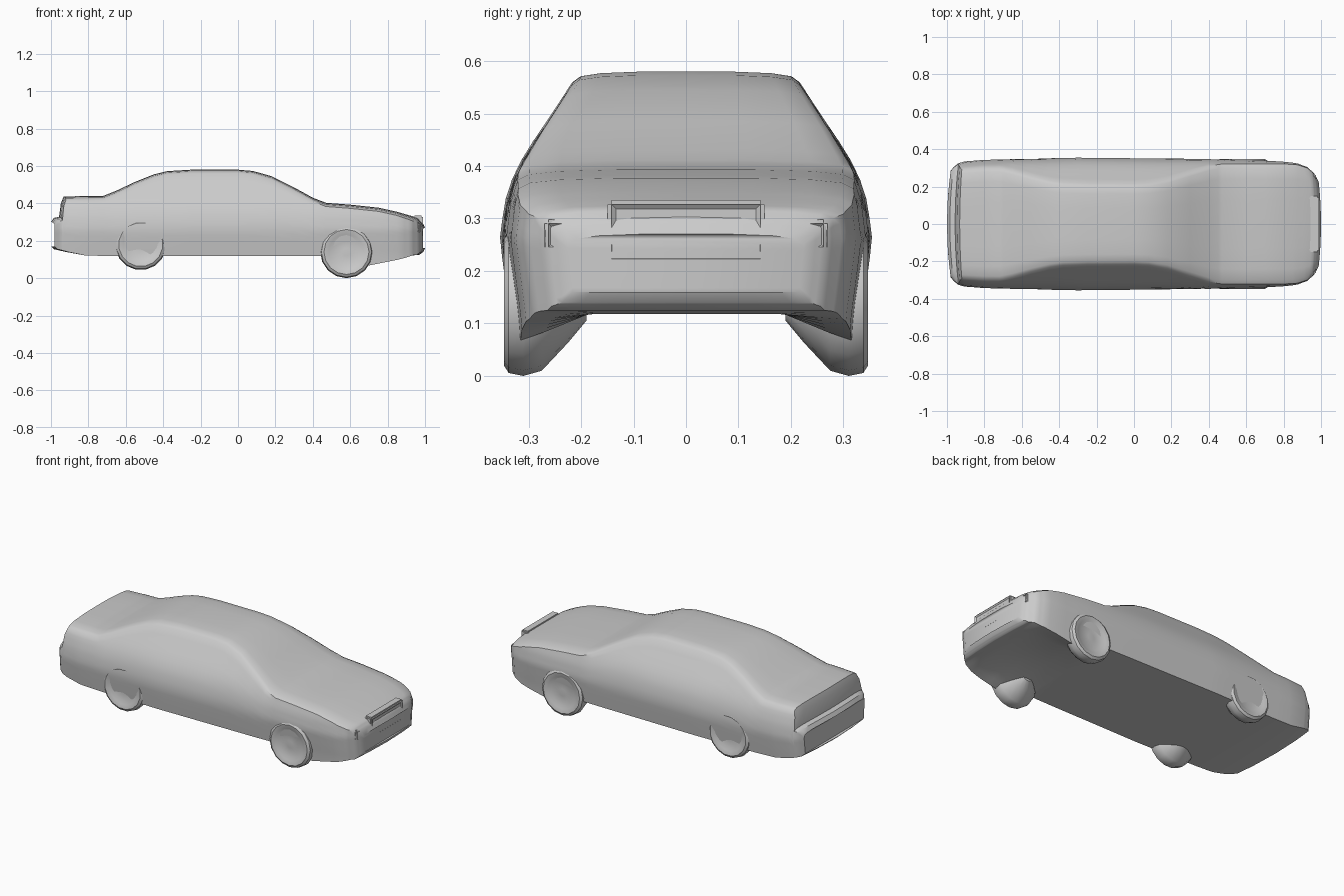
import bpy
import bmesh
import math
from mathutils import Vector

# Remove the default cube only
default_cube = bpy.data.objects.get("Cube")
if default_cube:
    bpy.data.objects.remove(default_cube, do_unlink=True)

# The single clay grey
GREY = (0.6, 0.6, 0.6, 1.0)
grey_material = bpy.data.materials.new("plain grey")
grey_material.use_nodes = True
grey_material.diffuse_color = GREY
grey_material.node_tree.nodes["Principled BSDF"].inputs["Base Color"].default_value = GREY


def interpolate(curve, position):
    """Piecewise linear lookup in a list of (position, value) pairs."""
    if position <= curve[0][0]:
        return curve[0][1]
    for (start, low), (end, high) in zip(curve, curve[1:]):
        if position <= end:
            return low + (high - low) * (position - start) / (end - start)
    return curve[-1][1]


def finish(name, mesh_data, angle):
    """Turn a bmesh into a named object with the grey material and smooth shading."""
    bmesh.ops.recalc_face_normals(mesh_data, faces=mesh_data.faces)
    mesh = bpy.data.meshes.new(name)
    mesh_data.to_mesh(mesh)
    mesh_data.free()
    mesh.materials.append(grey_material)
    part = bpy.data.objects.new(name, mesh)
    bpy.context.collection.objects.link(part)
    bpy.ops.object.select_all(action="DESELECT")
    part.select_set(True)
    bpy.context.view_layer.objects.active = part
    bpy.ops.object.shade_smooth_by_angle(angle=math.radians(angle))
    return part


def bridge(mesh_data, rings):
    """Skin consecutive closed rings with quads."""
    for first, second in zip(rings, rings[1:]):
        count = len(first)
        for index in range(count):
            following = (index + 1) % count
            mesh_data.faces.new((first[index], first[following],
                                 second[following], second[index]))


# Body outlines along the length: top, floor, half width and front skirt drop
TOP = [(-1, .30), (-.985, .322), (-.957, .328), (-.947, .40), (-.932, .437),
       (-.72, .44), (-.65, .468), (-.55, .515), (-.45, .555), (-.38, .572),
       (-.25, .58), (0, .58), (.08, .573), (.18, .545), (.3, .485), (.4, .43),
       (.47, .403), (.6, .393), (.75, .377), (.85, .355), (.92, .335),
       (.965, .32), (.985, .30), (1, .27)]
FLOOR = [(-1, .17), (-.985, .155), (-.92, .14), (-.82, .122), (-.7, .118),
         (.9, .118), (.97, .125), (.99, .14), (1, .16)]
WIDTH = [(-1, .285), (-.985, .305), (-.96, .325), (-.92, .335), (-.8, .344),
         (-.3, .355), (.3, .349), (.6, .343), (.8, .334), (.88, .324),
         (.94, .305), (.98, .27), (1, .225)]
SKIRT = [(.45, 0), (.6, .05), (.7, .05), (.8, .03), (.95, 0)]
# Side shape: share of the half width at each height
SIDE = [(.06, .93), (.12, .945), (.18, .97), (.26, 1), (.33, .975), (.39, .92),
        (.44, .835), (.5, .72), (.56, .61), (.58, .55)]


def body_section(x):
    """Half cross-section, from the floor centre to the top centre."""
    top, floor = interpolate(TOP, x), interpolate(FLOOR, x)
    width, drop = interpolate(WIDTH, x), interpolate(SKIRT, x)
    edge = top - .02
    section = [(0, floor), (width * .55, floor), (width * .8, floor - drop * .7)]
    levels = 12
    for level in range(levels + 1):
        share = level / levels
        z = floor + (edge - floor) * share - drop * max(0, 1 - share * 4)
        section.append((width * interpolate(SIDE, z), z))
    shoulder = section[-1][0]
    section += [(shoulder * .93, top - .009), (shoulder * .75, top - .003),
                (shoulder * .4, top), (0, top)]
    return section


def build_body():
    mesh_data = bmesh.new()
    stations = sorted({x for curve in (TOP, FLOOR, WIDTH, SKIRT) for x, _ in curve})
    rings = []
    for x in stations:
        half = body_section(x)
        outline = half + [(-y, z) for y, z in reversed(half[1:-1])]
        # Bumpers and lid edges bow gently back towards the corners
        bow = max(0, abs(x) - .85) * .18 * (1 if x > 0 else -1)
        rings.append([mesh_data.verts.new((x - bow * (y / .33) ** 2, y, z))
                      for y, z in outline])
    bridge(mesh_data, rings)
    # Close each end with strips between mirrored points
    for ring in (rings[0], rings[-1]):
        count = len(ring)
        last = count // 2
        for index in range(last):
            corners = [ring[index], ring[index + 1],
                       ring[(count - index - 1) % count], ring[-index % count]]
            mesh_data.faces.new(list(dict.fromkeys(corners)))
    finish("car_body", mesh_data, 35)


def build_wheel(name, x, z, radius, side, turn):
    """Lathed wheel with a raised tyre ring and an inner cone under the floor."""
    profile = [(.15, .336), (.55, .333), (.68, .342), (.86, .347), (.96, .338),
               (1, .31), (.93, .275), (.55, .225), (.25, .19)]
    segments = 16
    mesh_data = bmesh.new()
    rings = []
    for share, y in profile:
        ring = []
        for step in range(segments):
            angle = math.tau * (step + turn) / segments
            ring.append(mesh_data.verts.new((x + radius * share * math.cos(angle),
                                             side * y,
                                             z + radius * share * math.sin(angle))))
        rings.append(ring)
    bridge(mesh_data, rings)
    mesh_data.faces.new(rings[0])
    mesh_data.faces.new(rings[-1])
    finish(name, mesh_data, 35)


def build_block(name, centre, size, inset=0, depth=0):
    """Bevelled block; its forward face may be inset and pushed in."""
    mesh_data = bmesh.new()
    bmesh.ops.create_cube(mesh_data, size=1)
    for vert in mesh_data.verts:
        vert.co = Vector(centre) + Vector(a * b for a, b in zip(vert.co, size))
    bmesh.ops.bevel(mesh_data, geom=mesh_data.edges[:], offset=.008,
                    segments=2, affect="EDGES")
    if inset:
        front = max(mesh_data.faces, key=lambda face: face.calc_center_median().x)
        bmesh.ops.inset_region(mesh_data, faces=[front], thickness=inset, depth=-depth)
    finish(name, mesh_data, 35)


build_body()

# Wheels, mirrored left and right
for label, side in (("left", 1), ("right", -1)):
    build_wheel("front_wheel_" + label, .58, .14, .14, side, 0)
    build_wheel("rear_wheel_" + label, -.52, .18, .137, side, .5)
    build_block("headlamp_" + label, (.938, side * .225, .268), (.07, .09, .06),
                inset=.008, depth=.005)

# Grille surround standing up at the nose
build_block("grille", (.962, 0, .275), (.052, .3, .12), inset=.012, depth=.006)
